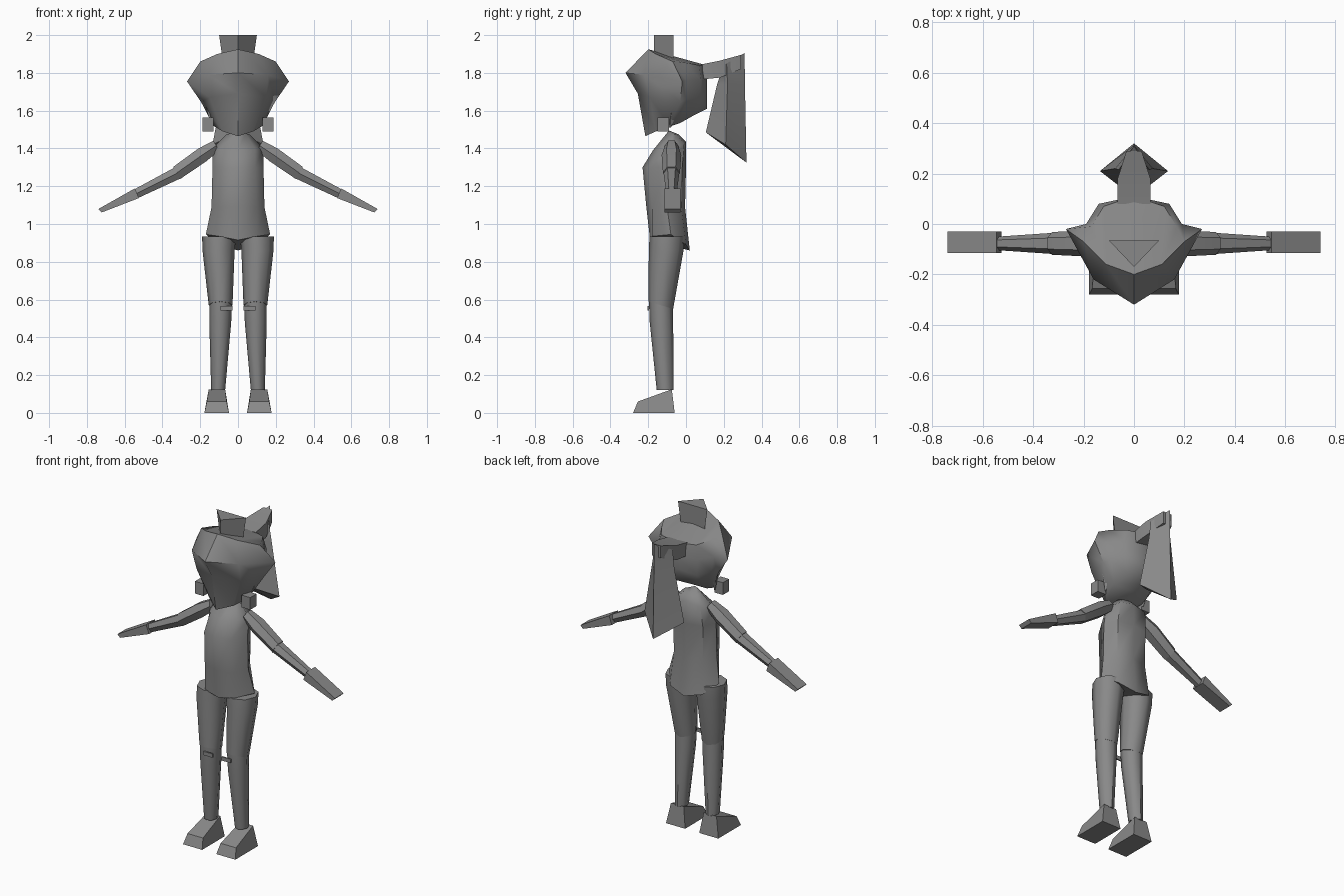
import bpy, bmesh, math
from mathutils import Vector

grey = bpy.data.materials.new("plain_grey")
grey.diffuse_color = (0.25, 0.25, 0.25, 1)


def loft(name, rings, angle=50):
    """Skin a list of equal-length closed rings and cap both ends."""
    bm = bmesh.new()
    loops = [[bm.verts.new(p) for p in r] for r in rings]
    n = len(loops[0])
    for a, b in zip(loops, loops[1:]):
        for i in range(n):
            j = (i + 1) % n
            bm.faces.new((a[i], a[j], b[j], b[i]))
    caps = [bm.faces.new(loops[0]), bm.faces.new(loops[-1])]
    bmesh.ops.triangulate(bm, faces=caps)
    bmesh.ops.recalc_face_normals(bm, faces=bm.faces[:])
    me = bpy.data.meshes.new(name)
    bm.to_mesh(me)
    bm.free()
    me.materials.append(grey)
    ob = bpy.data.objects.new(name, me)
    bpy.context.collection.objects.link(ob)
    bpy.ops.object.select_all(action='DESELECT')
    ob.select_set(True)
    bpy.context.view_layer.objects.active = ob
    bpy.ops.object.shade_smooth_by_angle(angle=math.radians(angle))
    return ob


def sym(half):
    """Complete a half ring (front middle to back middle) across x = 0."""
    return half + [(-x, y, z) for x, y, z in half[-2:0:-1]]


def oval(c, ru, rv, u, v, n):
    c, u, v = Vector(c), Vector(u), Vector(v)
    return [c + u * ru * math.cos(2 * math.pi * i / n) + v * rv * math.sin(2 * math.pi * i / n)
            for i in range(n)]


def rect(x0, x1, y0, y1, z):
    return [(x0, y0, z), (x1, y0, z), (x1, y1, z), (x0, y1, z)]


def pair(name, rings, angle=50):
    for side, s in (("left", 1), ("right", -1)):
        loft(f"{name}_{side}", [[(s * p[0], p[1], p[2]) for p in r] for r in rings], angle)


# head: pointed face, flared side tips, rounded back
loft("head", [sym(r) for r in (
    [(0, -.20, 1.925), (.11, -.16, 1.90), (.20, -.07, 1.86), (.17, -.01, 1.855),
     (.12, .07, 1.84), (0, .11, 1.84)],
    [(0, -.32, 1.80), (.16, -.22, 1.79), (.27, -.02, 1.755), (.19, .0, 1.76),
     (.14, .08, 1.76), (0, .11, 1.77)],
    [(0, -.255, 1.69), (.15, -.19, 1.67), (.195, -.03, 1.645), (.17, .0, 1.66),
     (.13, .08, 1.66), (0, .11, 1.68)],
    [(0, -.215, 1.465), (.08, -.16, 1.49), (.13, -.09, 1.52), (.12, -.03, 1.535),
     (.09, .05, 1.58), (0, .11, 1.61)])])

# top tuft, triangular and wider at the top
loft("top_tuft", [[(k, -.065, z), (-k, -.065, z), (0, -.17, z)]
                  for k, z in ((.08, 1.86), (.10, 2.0))])

# ponytail and the stub joining it to the head
loft("ponytail_stub", [[(w, y, a), (w, y, b), (-w, y, b), (-w, y, a)]
                       for w, y, a, b in ((.065, .08, 1.765, 1.845), (.065, .18, 1.775, 1.865),
                                          (.03, .29, 1.82, 1.895))])
loft("ponytail", [
    [(0, .185, 1.80), (.06, .215, 1.85), (0, .31, 1.905), (-.06, .215, 1.85)],
    [(0, .165, 1.74), (.075, .22, 1.74), (0, .312, 1.74), (-.075, .22, 1.74)],
    [(0, .105, 1.485), (.135, .21, 1.42), (0, .32, 1.325), (-.135, .21, 1.42)]])

# side locks and earrings
pair("side_lock", [[(.13, -.09, 1.66), (.18, -.07, 1.66), (.16, -.02, 1.66)],
                   [(.13, -.09, 1.51), (.14, -.085, 1.51), (.135, -.08, 1.51)]])
pair("earring", [rect(.13, .188, -.15, -.09, 1.49), rect(.13, .188, -.15, -.09, 1.565)])

# torso with flared hem and sloping shoulders
loft("torso", [sym(r) for r in (
    [(0, -.19, .915), (.10, -.18, .935), (.17, -.08, .945), (.11, .0, .89), (0, .02, .86)],
    [(0, -.21, 1.09), (.10, -.18, 1.09), (.14, -.10, 1.09), (.10, -.025, 1.09), (0, -.005, 1.09)],
    [(0, -.23, 1.30), (.09, -.20, 1.30), (.135, -.10, 1.30), (.10, -.02, 1.30), (0, .0, 1.30)],
    [(0, -.175, 1.39), (.09, -.14, 1.40), (.135, -.08, 1.40), (.09, -.01, 1.42), (0, .0, 1.435)],
    [(0, -.09, 1.495), (.04, -.08, 1.48), (.06, -.07, 1.475), (.04, -.05, 1.475),
     (0, -.04, 1.475)])])

# arms and flat hands
Y, UP = (0, 1, 0), (.5, 0, .87)


def arm_ring(x, z, ry, rz):
    return oval((x, -.077, z), ry, rz * 1.15, Y, UP, 6)


pair("upper_arm", [arm_ring(.115, 1.415, .035, .03), arm_ring(.19, 1.365, .052, .04),
                   arm_ring(.325, 1.27, .045, .037)])
pair("forearm", [arm_ring(.32, 1.27, .042, .033), arm_ring(.54, 1.16, .027, .025)])
pair("hand", [
    [(x, -.115, z - t), (x + k, -.115, z + t), (x + k, -.03, z + t), (x, -.03, z - t)]
    for x, z, t, k in ((.525, 1.163, .026, .02), (.722, 1.07, .009, .018))], 30)

# legs
X = (1, 0, 0)
pair("thigh", [oval((.10, -.10, .935), .09, .093, X, Y, 8),
               oval((.103, -.105, .86), .085, .092, X, Y, 8),
               oval((.092, -.133, .57), .063, .065, X, (0, 1, -.3), 8)])
pair("shin", [oval((.092, -.133, .59), .060, .063, X, Y, 8),
              oval((.094, -.13, .48), .058, .062, X, Y, 8),
              oval((.105, -.11, .12), .037, .045, X, Y, 8)])

# knee strips
pair("knee_strip", [rect(.03, .092, -.204, -.195, .542), rect(.03, .092, -.204, -.195, .565)])

# wedge feet
pair("foot", [
    rect(.048, .178, -.28, -.06, 0),
    [(.06, -.255, .06), (.165, -.255, .06), (.155, -.075, .125), (.068, -.075, .125)]], 30)
